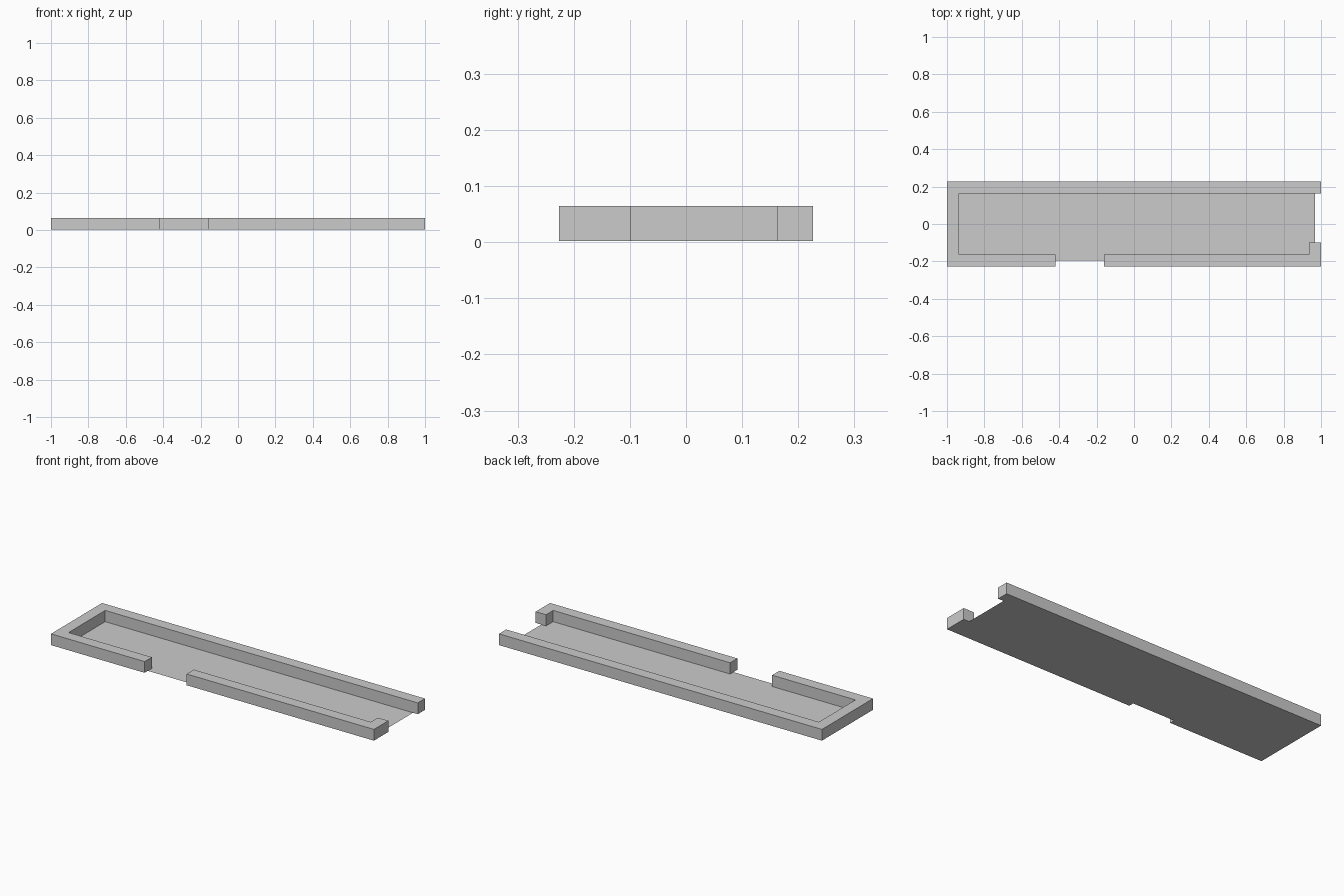
import bpy, bmesh

if "Cube" in bpy.data.objects:
    bpy.data.objects.remove(bpy.data.objects["Cube"])

X, Y = 1.0, 0.226            # outer half sizes
T = 0.064                    # wall thickness
XI, YI = X - T, Y - T        # inner half sizes
BASE, TOP = 0.002, 0.065     # wall bottom and top


def extrude_outline(name, points, z0, z1=None):
    """Flat polygon from an outline, extruded up when z1 is given."""
    bm = bmesh.new()
    face = bm.faces.new([bm.verts.new((x, y, z0)) for x, y in points])
    if z1 is not None:
        res = bmesh.ops.extrude_face_region(bm, geom=[face], use_keep_orig=True)
        for v in res["geom"]:
            if isinstance(v, bmesh.types.BMVert):
                v.co.z = z1
        bmesh.ops.recalc_face_normals(bm, faces=bm.faces)
    mesh = bpy.data.meshes.new(name)
    bm.to_mesh(mesh)
    bm.free()
    obj = bpy.data.objects.new(name, mesh)
    bpy.context.collection.objects.link(obj)
    return obj


# Thin floor sheet reaching the wall centrelines
fx, fy = X - T / 2, Y - T / 2
extrude_outline("floor", [(-fx, -fy), (fx, -fy), (fx, fy), (-fx, fy)], 0.0)

# Back, left and front-left walls in one run, ending at the front opening
extrude_outline("back_left_wall", [
    (-0.42, -Y), (-0.42, -YI), (-XI, -YI), (-XI, YI),
    (X, YI), (X, Y), (-X, Y), (-X, -Y)], BASE, TOP)

# Front-right wall with its short return beside the right opening
extrude_outline("front_right_wall", [
    (-0.16, -Y), (X, -Y), (X, -0.099),
    (XI, -0.099), (XI, -YI), (-0.16, -YI)], BASE, TOP)
